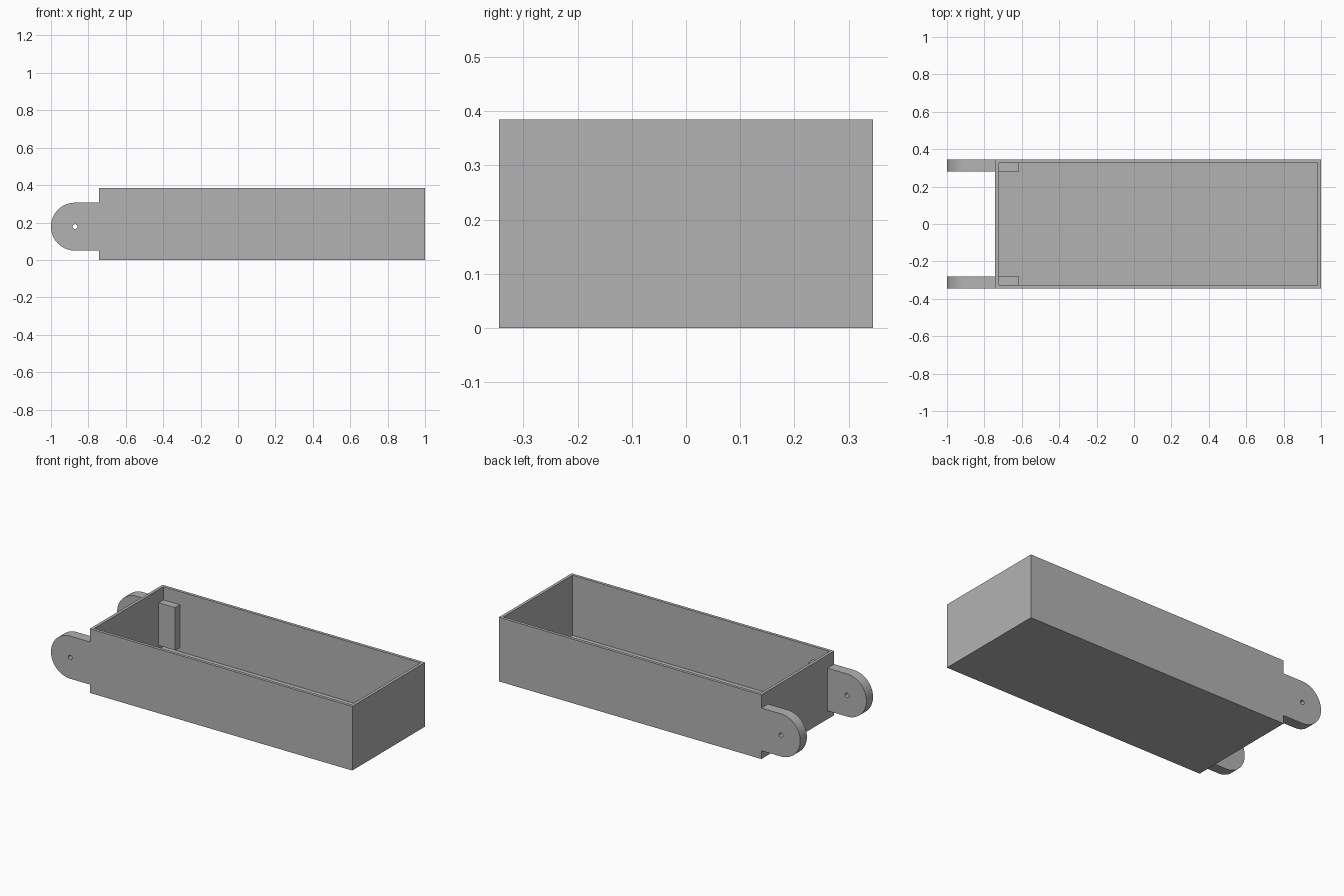
import bpy, bmesh, math
from mathutils import Matrix

cube = bpy.data.objects.get("Cube")
if cube:
    bpy.data.objects.remove(cube)

grey = bpy.data.materials.new("plain grey")
grey.use_nodes = True
colour = (0.45, 0.45, 0.45, 1)
grey.diffuse_color = colour
grey.node_tree.nodes["Principled BSDF"].inputs["Base Color"].default_value = colour

BACK, FRONT = -0.742, 1.0      # tray ends along x
HALF_W, HEIGHT = 0.345, 0.385
WALL = 0.025

# Open tray: a box whose top is inset for the rim, then sunk to the floor
bm = bmesh.new()
bmesh.ops.create_cube(bm, size=1)
bm.transform(Matrix.Translation(((BACK + FRONT) / 2, 0, HEIGHT / 2))
             @ Matrix.Diagonal((FRONT - BACK, 2 * HALF_W, HEIGHT, 1)))
top = max(bm.faces, key=lambda f: f.calc_center_median().z)
bmesh.ops.inset_region(bm, faces=[top], thickness=WALL)
cavity = bmesh.ops.extrude_discrete_faces(bm, faces=[top])["faces"][0]
bmesh.ops.translate(bm, verts=cavity.verts, vec=(0, 0, WALL - HEIGHT))
bmesh.ops.recalc_face_normals(bm, faces=bm.faces)
mesh = bpy.data.meshes.new("tray")
bm.to_mesh(mesh)
bm.free()
mesh.materials.append(grey)
tray = bpy.data.objects.new("tray", mesh)
bpy.context.collection.objects.link(tray)

# Hinge arm outline: round nose, straight shank and a pin hole
RADIUS, PIN = 0.128, 0.013
NOSE_X, NOSE_Z, ARM_END = -0.872, 0.178, -0.615
ARM_THICK = 0.063


def arc(radius, start, sweep, steps):
    angles = [start + sweep * i / steps for i in range(steps + 1)]
    return [(NOSE_X + radius * math.cos(a), NOSE_Z + radius * math.sin(a)) for a in angles]


def hinge_arm(name, y):
    curve = bpy.data.curves.new(name, "CURVE")
    curve.dimensions = "2D"
    curve.fill_mode = "BOTH"
    curve.extrude = ARM_THICK / 2
    outline = arc(RADIUS, math.pi / 2, math.pi, 32)
    outline += [(ARM_END, NOSE_Z - RADIUS), (ARM_END, NOSE_Z + RADIUS)]
    hole = arc(PIN, 0, 2 * math.pi, 24)[:-1]
    for points in (outline, hole):
        spline = curve.splines.new("POLY")
        spline.points.add(len(points) - 1)
        for p, (x, z) in zip(spline.points, points):
            p.co = (x, z, 0, 1)
        spline.use_cyclic_u = True
    curve.materials.append(grey)
    arm = bpy.data.objects.new(name, curve)
    bpy.context.collection.objects.link(arm)
    arm.rotation_euler.x = math.pi / 2
    arm.location.y = y
    bpy.ops.object.select_all(action="DESELECT")
    arm.select_set(True)
    bpy.context.view_layer.objects.active = arm
    bpy.ops.object.convert(target="MESH")
    # Weld the caps to the rim before smoothing the nose
    bm = bmesh.new()
    bm.from_mesh(arm.data)
    bmesh.ops.remove_doubles(bm, verts=bm.verts, dist=0.0001)
    bmesh.ops.recalc_face_normals(bm, faces=bm.faces)
    bm.to_mesh(arm.data)
    bm.free()
    bpy.ops.object.shade_smooth_by_angle(angle=math.radians(30))


# Each arm runs flush with the tray side and ends as a block inside it
for side, sign in (("left", 1), ("right", -1)):
    hinge_arm("hinge_arm_" + side, sign * (HALF_W - ARM_THICK / 2))
